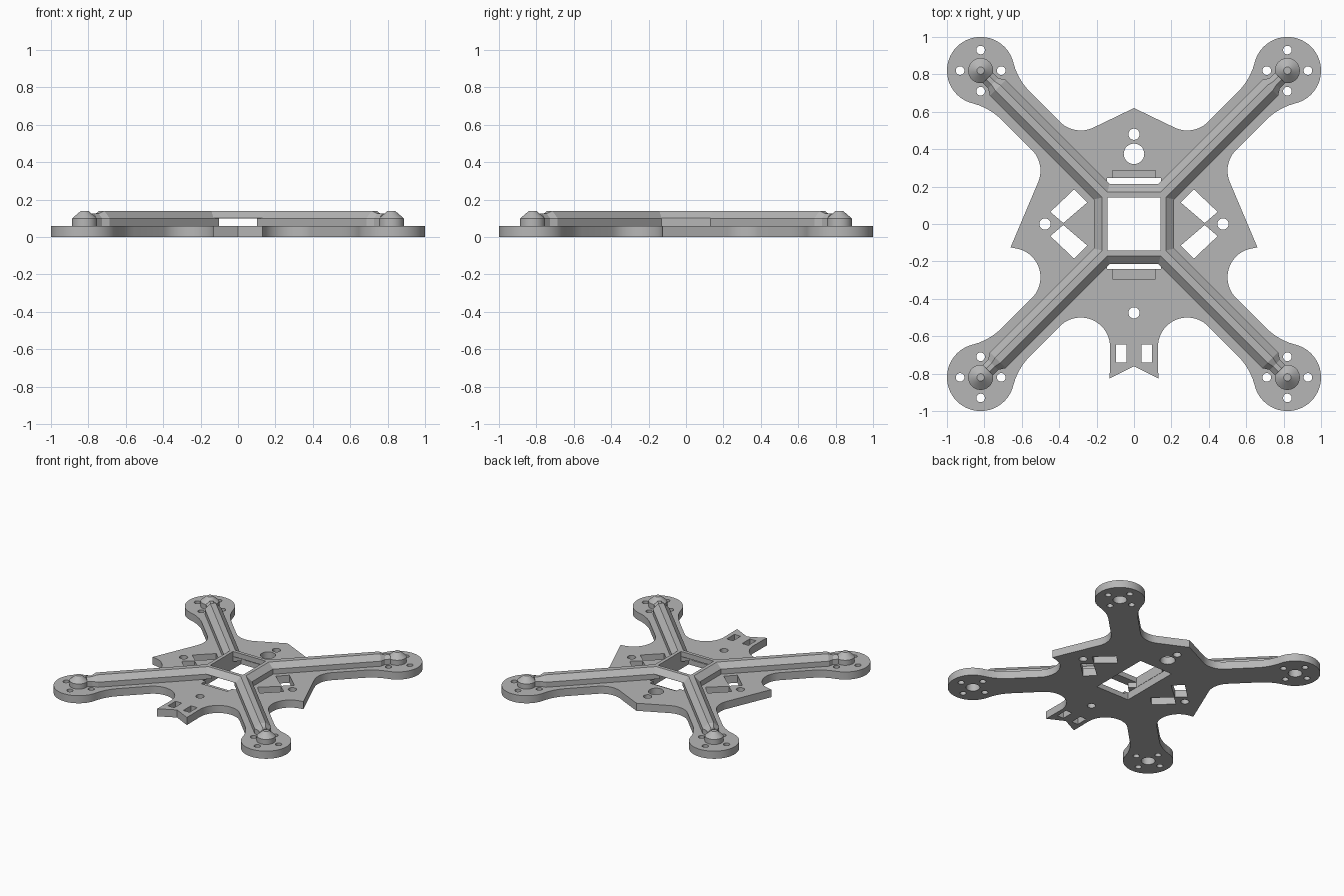
import bpy, bmesh, math

if "Cube" in bpy.data.objects:
    bpy.data.objects.remove(bpy.data.objects["Cube"])

grey = bpy.data.materials.new("grey plastic")
grey.diffuse_color = (0.47, 0.47, 0.47, 1)
grey.use_nodes = True
grey.node_tree.nodes["Principled BSDF"].inputs["Base Color"].default_value = grey.diffuse_color
R2 = math.sqrt(2)
PAD = 0.82          # motor pad centre offset
T = 0.06            # plate thickness
QUADS = [(sx, sy) for sx in (1, -1) for sy in (1, -1)]


def arc(cx, cy, r, a0, a1, step=6):
    n = max(2, round(abs(a1 - a0) / step))
    angles = [math.radians(a0 + (a1 - a0) * i / n) for i in range(n + 1)]
    return [(cx + r * math.cos(a), cy + r * math.sin(a)) for a in angles]


def circle(cx, cy, r):
    return arc(cx, cy, r, 0, 360, 12)[:-1]


def rect(x0, y0, x1, y1):
    return [(x0, y0), (x1, y0), (x1, y1), (x0, y1)]


def finish(name, mesh):
    obj = bpy.data.objects.new(name, mesh)
    bpy.context.collection.objects.link(obj)
    mesh.materials.clear()
    mesh.materials.append(grey)
    return obj


def loft(name, rings):
    """Skin a row of equal rings and cap both ends."""
    bm = bmesh.new()
    rows = [[bm.verts.new(p) for p in ring] for ring in rings]
    n = len(rows[0])
    for a, b in zip(rows, rows[1:]):
        for i in range(n):
            j = (i + 1) % n
            bm.faces.new((a[i], a[j], b[j], b[i]))
    bm.faces.new(rows[0])
    bm.faces.new(rows[-1])
    bmesh.ops.recalc_face_normals(bm, faces=bm.faces)
    mesh = bpy.data.meshes.new(name)
    bm.to_mesh(mesh)
    bm.free()
    return finish(name, mesh)


# Plate outline, right half from the top peak down to the tail notch
half = [(0, 0.62)]
half += arc(0.285, 0.657, 0.157, 245, 315)
half += arc(0.320, 0.944, 0.335, -45, -13.9)
half += arc(PAD, PAD, 0.18, 166.1, -76.1)[1:]
half += arc(0.944, 0.320, 0.335, 103.9, 135)[1:]
half += arc(0.657, 0.285, 0.157, 135, 203)
half += [(0.66, -0.125)]
half += arc(0.657, -0.285, 0.157, 105, 225)
half += arc(0.944, -0.320, 0.335, -135, -103.9)
half += arc(PAD, -PAD, 0.18, 76.1, -166.1)[1:]
half += arc(0.320, -0.944, 0.335, 13.9, 45)[1:]
half += arc(0.285, -0.657, 0.157, 45, 180)
half += [(0.13, -0.825), (0, -0.76)]
outline = half + [(-x, y) for x, y in reversed(half[1:-1])]

# Openings through the plate
loops = [outline, rect(-0.145, -0.24, 0.145, 0.245),
         circle(0, 0.48, 0.03), circle(0, 0.375, 0.055), circle(0, -0.475, 0.03)]
diamond = [(0.32, 0.185), (0.447, 0.065), (0.378, 0.005), (0.25, 0.115)]
for sx in (1, -1):
    loops.append(circle(sx * 0.476, 0, 0.03))
    loops.append(rect(sx * 0.04, -0.74, sx * 0.095, -0.645))
    for sy in (1, -1):
        loops.append([(sx * x, sy * y) for x, y in diamond])
        loops.append(circle(sx * PAD, sy * PAD, 0.05))
        for dx, dy in ((1, 0), (-1, 0), (0, 1), (0, -1)):
            loops.append(circle(sx * PAD + dx * 0.11, sy * PAD + dy * 0.11, 0.023))

# Base plate: filled curve with holes, turned into a solid mesh
curve = bpy.data.curves.new("plate_outline", 'CURVE')
curve.dimensions = '2D'
curve.fill_mode = 'BOTH'
curve.extrude = T / 2
for pts in loops:
    spline = curve.splines.new('POLY')
    spline.points.add(len(pts) - 1)
    for p, (x, y) in zip(spline.points, pts):
        p.co = (x, y, 0, 1)
    spline.use_cyclic_u = True
temp = bpy.data.objects.new("plate_outline", curve)
bpy.context.collection.objects.link(temp)
bpy.context.view_layer.update()
mesh = bpy.data.meshes.new_from_object(temp.evaluated_get(bpy.context.evaluated_depsgraph_get()))
bpy.data.objects.remove(temp)
bm = bmesh.new()
bm.from_mesh(mesh)
bmesh.ops.remove_doubles(bm, verts=bm.verts, dist=0.0001)
bmesh.ops.translate(bm, verts=bm.verts, vec=(0, 0, T / 2))
bmesh.ops.recalc_face_normals(bm, faces=bm.faces)
bm.to_mesh(mesh)
bm.free()
plate = finish("base_plate", mesh)

# Shallow strap recesses beside the centre opening
for name, y0, y1 in (("rear", 0.23, 0.285), ("front", -0.295, -0.22)):
    box = rect(-0.115, y0, 0.115, y1)
    cutter = loft(name + "_recess_cutter", [[(x, y, z) for x, y in box] for z in (0.04, 0.1)])
    cutter.hide_render = True
    cutter.hide_viewport = True
    mod = plate.modifiers.new(name + "_recess", 'BOOLEAN')
    mod.operation = 'DIFFERENCE'
    mod.solver = 'EXACT'
    mod.object = cutter

smooth = [plate]

# Raised square frame: front and rear bars bridge the opening, side bars sit on the plate
for name, k, z0 in (("right", 0, T), ("rear", 1, 0.10), ("left", 2, T), ("front", 3, 0.10)):
    section = [(0.143, z0), (0.143, 0.14), (0.17, 0.14), (0.215, 0.101), (0.215, z0)]
    c, s = round(math.cos(k * math.pi / 2)), round(math.sin(k * math.pi / 2))
    loft(name + "_frame_bar",
         [[(c * d - s * e * d, s * d + c * e * d, z) for d, z in section] for e in (-1, 1)])

# Diagonal ridges: distance along arm, half width, half width of top, top height
stations = [(0.202, 0.06, 0.02, 0.14), (1.03, 0.06, 0.02, 0.14),
            (1.065, 0.038, 0.012, 0.125), (1.105, 0.038, 0.012, 0.125)]
dome = [(0.05, 0.10), (0.05, T), (0.067, T), (0.067, 0.10), (0.02, 0.14)]
for sx, sy in QUADS:
    side = ("rear" if sy > 0 else "front") + ("_right" if sx > 0 else "_left")
    rings = []
    for s, w, t, top in stations:
        section = [(-w, T), (-w, 0.10), (-t, top), (t, top), (w, 0.10), (w, T)]
        rings.append([(sx * (s - u) / R2, sy * (s + u) / R2, z) for u, z in section])
    loft(side + "_arm_ridge", rings)
    # Hollow cone cap over the motor shaft hole
    smooth.append(loft(side + "_shaft_cap",
                       [[(x, y, z) for x, y in circle(sx * PAD, sy * PAD, r)] for r, z in dome]))

# Smooth the curved walls, keep hard edges
for obj in smooth:
    bpy.ops.object.select_all(action='DESELECT')
    obj.select_set(True)
    bpy.context.view_layer.objects.active = obj
    bpy.ops.object.shade_smooth_by_angle(angle=math.radians(30))
